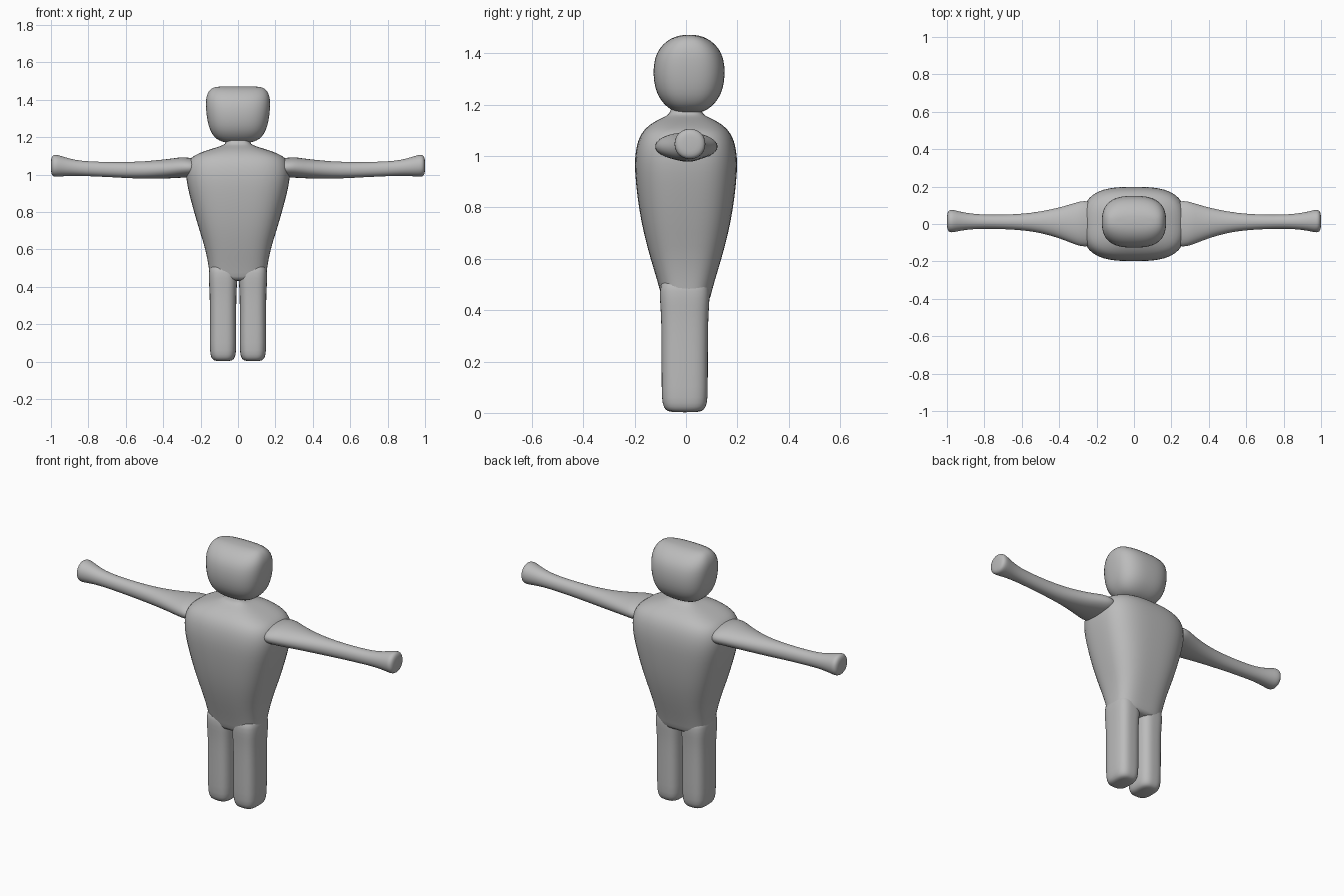
import bpy, bmesh, math

clay = bpy.data.materials.new("clay_grey")
clay.diffuse_color = (0.5, 0.5, 0.5, 1)


def ring(u, v, ru, rv, power, n=28):
    """Points of a rounded-rectangle (superellipse) section."""
    pts = []
    for i in range(n):
        a = 2 * math.pi * (i + 0.5) / n
        c, s = math.cos(a), math.sin(a)
        k = (abs(c) ** power + abs(s) ** power) ** (-1 / power)
        pts.append((u + ru * c * k, v + rv * s * k))
    return pts


def loft(name, sections, power, axis="z", mirror=False):
    """Skin sections (position, centre u, centre v, radius u, radius v)."""
    bm = bmesh.new()
    loops = []
    for t, u, v, ru, rv in sections:
        pts = ring(u, v, ru, rv, power)
        loops.append([bm.verts.new((a, b, t) if axis == "z" else (t, a, b))
                      for a, b in pts])
    for lo, hi in zip(loops, loops[1:]):
        for i in range(len(lo)):
            j = (i + 1) % len(lo)
            bm.faces.new((lo[i], lo[j], hi[j], hi[i]))
    bm.faces.new(loops[0][::-1])
    bm.faces.new(loops[-1])
    bmesh.ops.recalc_face_normals(bm, faces=bm.faces)
    mesh = bpy.data.meshes.new(name)
    bm.to_mesh(mesh)
    bm.free()
    mesh.materials.append(clay)
    for p in mesh.polygons:
        p.use_smooth = True
    ob = bpy.data.objects.new(name, mesh)
    bpy.context.collection.objects.link(ob)
    if mirror:
        ob.modifiers.new("mirror", "MIRROR").use_mirror_merge = False
    sub = ob.modifiers.new("smooth", "SUBSURF")
    sub.levels = sub.render_levels = 1
    return ob


# Torso with sloping shoulders: height, half width, half depth
torso = [(0.43, 0.145, 0.088), (0.45, 0.151, 0.095), (0.5, 0.155, 0.107),
         (0.6, 0.173, 0.138), (0.7, 0.206, 0.165), (0.8, 0.235, 0.184),
         (0.9, 0.262, 0.196), (0.97, 0.276, 0.2), (1.02, 0.278, 0.196),
         (1.06, 0.27, 0.187), (1.09, 0.252, 0.172), (1.11, 0.218, 0.155),
         (1.13, 0.165, 0.13), (1.145, 0.115, 0.1), (1.157, 0.078, 0.075),
         (1.17, 0.062, 0.06), (1.2, 0.06, 0.06)]
loft("torso", [(z, 0, 0, rx, ry) for z, rx, ry in torso], 3.2)

# Head, flat across the top and round from front to back
head = [(1.167, 0.045, 0.035), (1.175, 0.085, 0.06), (1.19, 0.117, 0.085),
        (1.22, 0.142, 0.113), (1.26, 0.158, 0.132), (1.32, 0.169, 0.141),
        (1.38, 0.173, 0.135), (1.42, 0.169, 0.116), (1.45, 0.155, 0.085),
        (1.465, 0.135, 0.055), (1.472, 0.105, 0.025)]
loft("head", [(z, 0, 0.012, rx, ry) for z, rx, ry in head], 2.9)

# Legs: height, half width, half depth
leg = [(0.002, 0.042, 0.058), (0.012, 0.058, 0.076), (0.035, 0.068, 0.087),
       (0.08, 0.071, 0.09), (0.25, 0.07, 0.09), (0.36, 0.071, 0.091),
       (0.42, 0.075, 0.095), (0.47, 0.077, 0.098), (0.54, 0.07, 0.09)]
loft("legs", [(z, 0.08, -0.005, rx, ry) for z, rx, ry in leg], 3.2, mirror=True)

# Arms flaring at shoulder and hand: x, back/front limits, lower/upper limits
arm = [(0.2, -0.12, 0.12, 0.99, 1.085), (0.27, -0.122, 0.125, 0.984, 1.09),
       (0.3, -0.115, 0.118, 0.983, 1.094), (0.35, -0.096, 0.103, 0.98, 1.086),
       (0.4, -0.076, 0.088, 0.978, 1.08), (0.5, -0.046, 0.066, 0.977, 1.07),
       (0.6, -0.033, 0.054, 0.981, 1.067), (0.7, -0.027, 0.05, 0.987, 1.067),
       (0.8, -0.025, 0.05, 0.991, 1.07), (0.87, -0.028, 0.055, 0.994, 1.077),
       (0.93, -0.036, 0.066, 0.991, 1.094), (0.965, -0.045, 0.076, 0.988, 1.106),
       (0.985, -0.045, 0.076, 0.988, 1.107), (0.996, -0.035, 0.066, 0.997, 1.096),
       (1.0, -0.015, 0.045, 1.018, 1.075)]
loft("arms", [(x, (a + b) / 2, (c + d) / 2, (b - a) / 2, (d - c) / 2)
              for x, a, b, c, d in arm], 2.1, axis="x", mirror=True)
